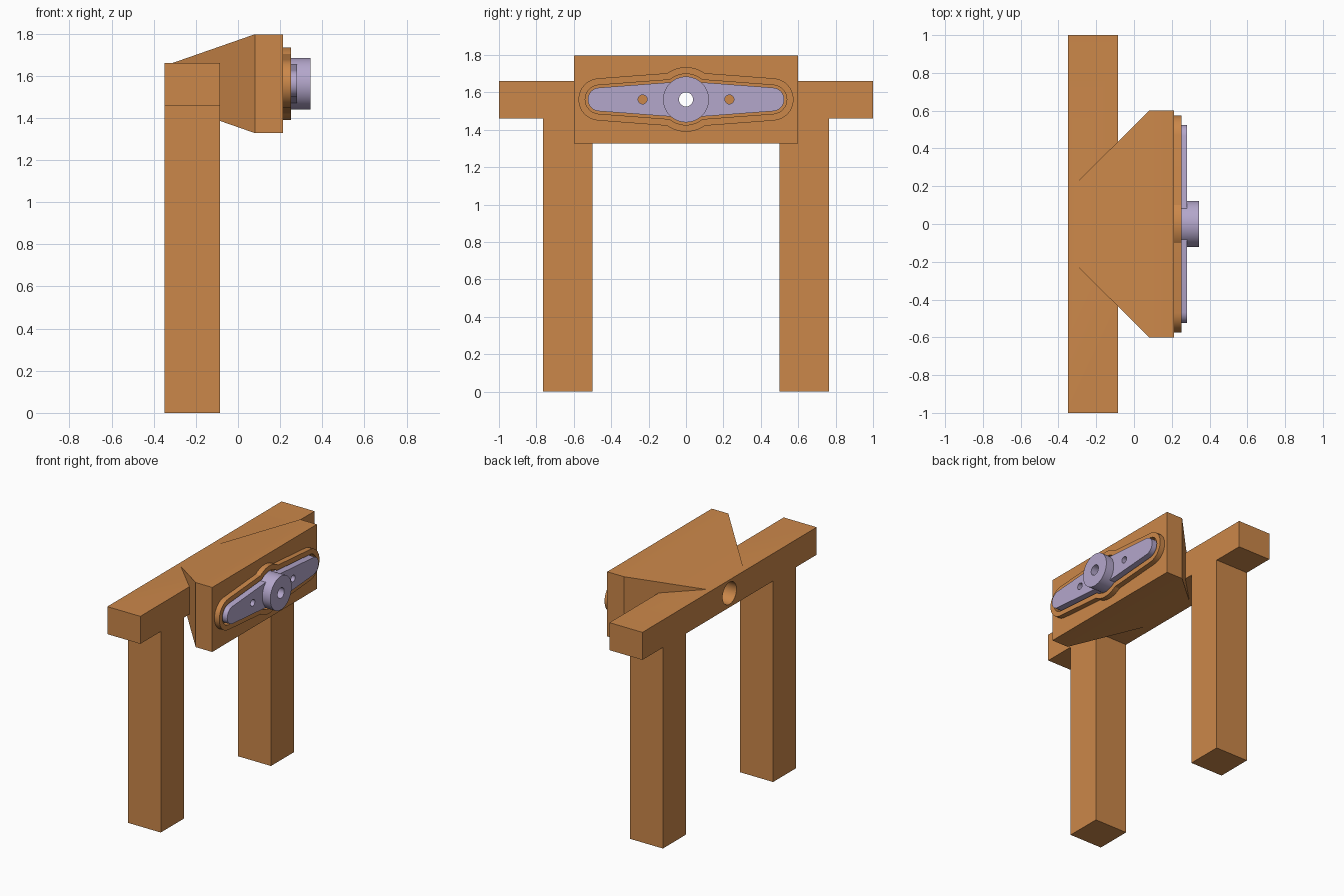
import bpy, bmesh, math

if "Cube" in bpy.data.objects:
    bpy.data.objects.remove(bpy.data.objects["Cube"])

CZ = 1.5625  # height of the rotation axis


def material(name, rgb):
    m = bpy.data.materials.new(name)
    m.diffuse_color = (*rgb, 1)
    m.use_nodes = True
    m.node_tree.nodes["Principled BSDF"].inputs["Base Color"].default_value = m.diffuse_color
    return m


ORANGE = material("warm orange", (0.60, 0.245, 0.068))
LILAC = material("pale lilac", (0.455, 0.385, 0.60))


def loft(name, sections, mat):
    """Solid through matching (x, [(y, z), ...]) sections."""
    bm = bmesh.new()
    rings = [[bm.verts.new((x, y, z)) for y, z in pts] for x, pts in sections]
    n = len(rings[0])
    for a, b in zip(rings, rings[1:]):
        for i in range(n):
            j = (i + 1) % n
            bm.faces.new((a[i], a[j], b[j], b[i]))
    bm.faces.new(rings[0])
    bm.faces.new(rings[-1])
    bmesh.ops.recalc_face_normals(bm, faces=bm.faces)
    me = bpy.data.meshes.new(name)
    bm.to_mesh(me)
    bm.free()
    me.materials.append(mat)
    ob = bpy.data.objects.new(name, me)
    bpy.context.collection.objects.link(ob)
    return ob


def prism(name, x0, x1, pts, mat):
    return loft(name, [(x0, pts), (x1, pts)], mat)


def rect(hy, hz):
    return [(-hy, CZ - hz), (hy, CZ - hz), (hy, CZ + hz), (-hy, CZ + hz)]


def circle(r, y=0.0, n=48):
    return [(y + r * math.cos(2 * math.pi * i / n),
             CZ + r * math.sin(2 * math.pi * i / n)) for i in range(n)]


def combine(target, tool, operation):
    mod = target.modifiers.new("cut", 'BOOLEAN')
    mod.operation, mod.object, mod.solver = operation, tool, 'EXACT'
    bpy.context.view_layer.objects.active = target
    bpy.ops.object.modifier_apply(modifier=mod.name)
    bpy.data.objects.remove(tool)


def arm_outline(grow, hub):
    """Double tapered arm with round tips; bulges around the hub if asked."""
    tip_y, tip_r, slope = 0.462, 0.063, 0.075
    r, tilt = tip_r + grow, math.atan(slope)
    quarter = []
    for i in range(9):  # round tip
        a = (math.pi / 2 - tilt) * i / 8
        quarter.append((tip_y + r * math.cos(a), r * math.sin(a)))
    ey, ez = quarter[-1]
    if hub:
        # find where the tapered side meets the hub circle
        hr = 0.1225 + grow
        y = ey
        while math.hypot(y, ez + slope * (ey - y)) > hr:
            y -= 0.0005
        start = math.atan2(ez + slope * (ey - y), y)
        for i in range(11):
            a = start + (math.pi / 2 - start) * i / 10
            quarter.append((hr * math.cos(a), hr * math.sin(a)))
    else:
        quarter.append((0.0, ez + slope * ey))
    quarter[-1] = (0.0, quarter[-1][1])
    half = quarter + [(-y, z) for y, z in quarter[-2::-1]]
    full = half + [(y, -z) for y, z in half[-2:0:-1]]
    return [(y, CZ + z) for y, z in full]


def smooth(ob):
    bpy.ops.object.select_all(action='DESELECT')
    ob.select_set(True)
    bpy.context.view_layer.objects.active = ob
    bpy.ops.object.shade_smooth_by_angle(angle=math.radians(25))


# Frame: two legs under an overhanging beam, as one profile
side = [(0.5, 1.46), (0.5, 0), (0.765, 0), (0.765, 1.46), (1, 1.46), (1, 1.66)]
frame = prism("frame", -0.35, -0.085,
              side + [(-y, z) for y, z in reversed(side)], ORANGE)

# Flared housing growing out of the beam
housing = loft("housing", [(-0.34, rect(0.183, 0.088)),
                           (0.08, rect(0.6, 0.2345)),
                           (0.213, rect(0.6, 0.2345))], ORANGE)
combine(frame, housing, 'UNION')
combine(frame, prism("bore", -0.5, 0.4, circle(0.08), ORANGE), 'DIFFERENCE')

# Raised rim around the arm
rim = prism("rim", 0.213, 0.252, arm_outline(0.05, True), ORANGE)
combine(rim, prism("recess", 0.1, 0.4, arm_outline(0.014, True), ORANGE),
        'DIFFERENCE')

# Rotating arm with hub, axle hole and two screw holes
arm = prism("rotor_arm", 0.216, 0.281, arm_outline(0, False), LILAC)
combine(arm, prism("hub", 0.22, 0.345, circle(0.1225), LILAC), 'UNION')
for y, r in ((0, 0.038), (0.232, 0.024), (-0.232, 0.024)):
    combine(arm, prism("hole", 0.1, 0.5, circle(r, y, 32), LILAC), 'DIFFERENCE')

for part in (frame, rim, arm):
    smooth(part)
